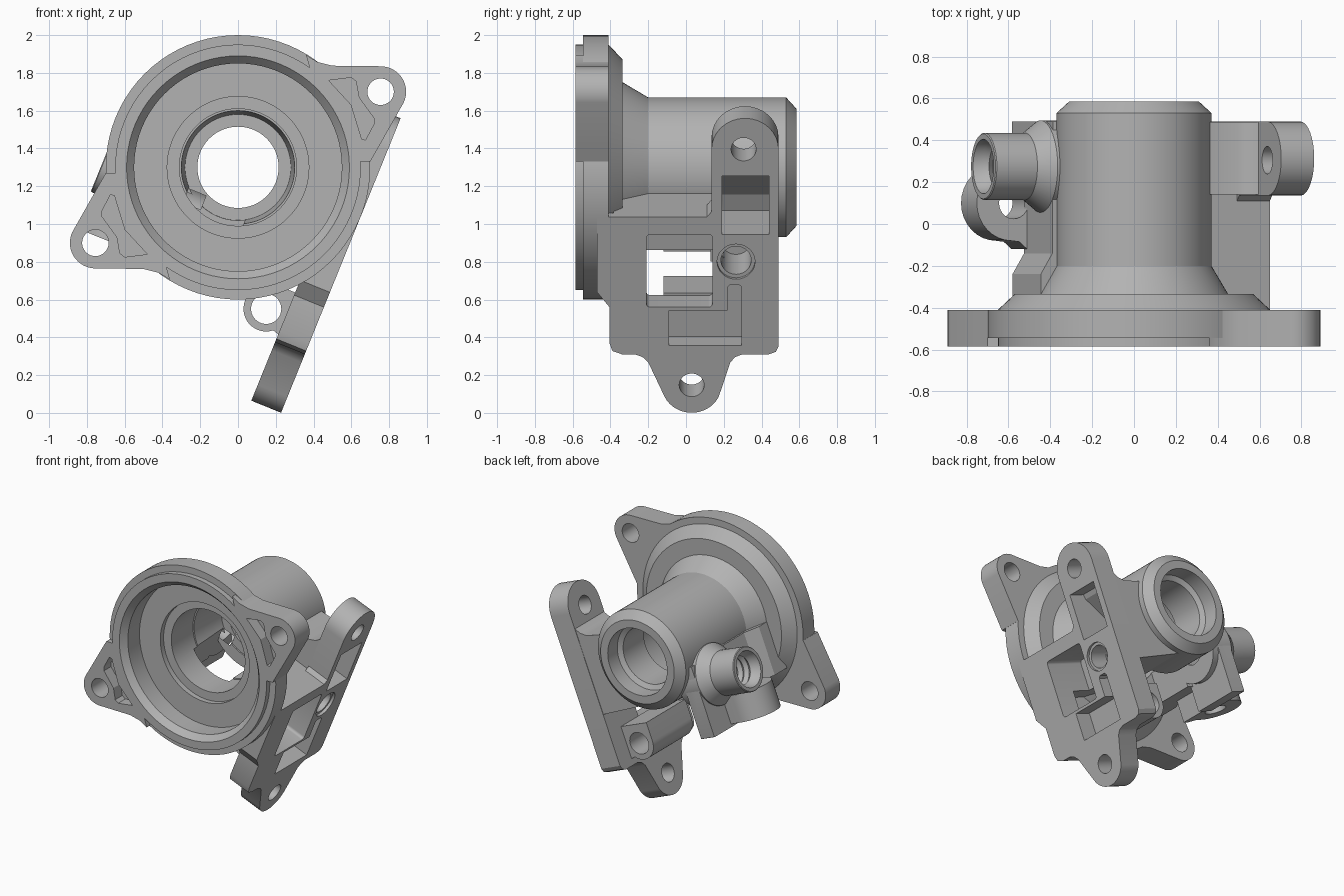
import bpy, bmesh
from math import sin, cos, pi, radians
from mathutils import Matrix

cube = bpy.data.objects.get("Cube")
if cube:
    bpy.data.objects.remove(cube, do_unlink=True)

metal = bpy.data.materials.new("cast grey metal")
metal.use_nodes = True
GREY = (0.45, 0.45, 0.45, 1)
metal.diffuse_color = GREY
metal.node_tree.nodes["Principled BSDF"].inputs["Base Color"].default_value = GREY

# Everything is built around the bore axis; the side features share one tilt
LIFT = Matrix.Translation((0, 0, 1.3))
TILT = LIFT @ Matrix.Rotation(radians(22.1), 4, 'Y')


def finish(name, bm, frame):
    bmesh.ops.remove_doubles(bm, verts=bm.verts, dist=1e-5)
    bmesh.ops.recalc_face_normals(bm, faces=bm.faces)
    bm.transform(frame)
    mesh = bpy.data.meshes.new(name)
    bm.to_mesh(mesh)
    bm.free()
    mesh.materials.append(metal)
    obj = bpy.data.objects.new(name, mesh)
    bpy.context.collection.objects.link(obj)
    return obj


def place(axis, p, q, a):
    return {'x': (a, p, q), 'y': (p, a, q), 'z': (p, q, a)}[axis]


def prism(name, axis, pts, a, b, frame=TILT):
    bm = bmesh.new()
    rings = [[bm.verts.new(place(axis, p, q, h)) for p, q in pts] for h in (a, b)]
    bm.faces.new(rings[0])
    bm.faces.new(rings[1])
    n = len(pts)
    for i in range(n):
        j = (i + 1) % n
        bm.faces.new((rings[0][i], rings[0][j], rings[1][j], rings[1][i]))
    return finish(name, bm, frame)


def arc(p, q, r, start, end, steps=16):
    angles = [radians(start + (end - start) * i / steps) for i in range(steps + 1)]
    return [(p + r * cos(t), q + r * sin(t)) for t in angles]


def rod(name, axis, p, q, r, a, b, frame=TILT):
    return prism(name, axis, arc(p, q, r, 0, 360, 64)[:-1], a, b, frame)


def box(name, u, y, v, r=0.004):
    # Block with lightly rounded corners
    pts = (arc(y[1] - r, v[1] - r, r, 0, 90, 4) + arc(y[0] + r, v[1] - r, r, 90, 180, 4)
           + arc(y[0] + r, v[0] + r, r, 180, 270, 4) + arc(y[1] - r, v[0] + r, r, 270, 360, 4))
    return prism(name, 'x', pts, *u)


def lathe(name, axis, profile, p=0, q=0, frame=LIFT, seg=80):
    bm = bmesh.new()
    rings = [[bm.verts.new(place(axis, p + r * cos(2 * pi * k / seg),
                                 q + r * sin(2 * pi * k / seg), h))
              for k in range(seg)] for r, h in profile]
    for i in range(len(profile)):
        j = (i + 1) % len(profile)
        for k in range(seg):
            m = (k + 1) % seg
            bm.faces.new((rings[i][k], rings[i][m], rings[j][m], rings[j][k]))
    return finish(name, bm, frame)


def cut(obj, tools):
    for tool in tools:
        mod = obj.modifiers.new("cut", 'BOOLEAN')
        mod.operation, mod.solver, mod.object = 'DIFFERENCE', 'EXACT', tool
        bpy.context.view_layer.objects.active = obj
        bpy.ops.object.modifier_apply(modifier=mod.name)


# Turned body: flange, cone, barrel and stepped bore
inside = [(0.25, 0.585), (0.25, 0.47), (0.215, 0.45), (0.215, 0.2), (0.28, 0.2),
          (0.3, -0.1), (0.31, -0.1), (0.31, -0.36), (0.375, -0.36), (0.375, -0.4),
          (0.55, -0.4), (0.55, -0.54), (0.59, -0.585)]
outside = [(0.65, -0.585), (0.65, -0.545), (0.7, -0.545), (0.7, -0.41), (0.65, -0.41),
           (0.57, -0.335), (0.45, -0.335), (0.37, -0.2), (0.37, 0.53), (0.31, 0.585)]
housing = lathe("housing", 'y', inside + outside)
parts = [housing]

# Opening in the underside of the barrel
opening = box("barrel_opening_cutter", (-0.2, 0.14), (-0.14, 0.19), (-0.6, -0.15), 0.03)
cut(housing, [opening])

# Cutters that keep the bore and the front recess clear
bore = rod("bore_cutter", 'y', 0, 0, 0.32, -0.7, 0.6, LIFT)
step = rod("step_cutter", 'y', 0, 0, 0.39, -0.7, -0.345, LIFT)
recess = rod("recess_cutter", 'y', 0, 0, 0.645, -0.7, -0.385, LIFT)
cutters = [opening, bore, step, recess]

# Two mounting ears, opposite each other
for name, turn in (("right_ear", 0), ("left_ear", pi)):
    frame = LIFT @ Matrix.Rotation(turn, 4, 'Y')
    outline = [(0.5, 0.1), (0.36, 0.595), (0.42, 0.558), (0.5, 0.538)]
    outline += arc(0.755, 0.4, 0.135, 90, -25) + [(0.74, 0.1), (0.7, 0.03), (0.64, 0.03)]
    ear = prism(name, 'y', outline, -0.585, -0.41, frame)
    hole = rod("ear_hole", 'y', 0.755, 0.4, 0.07, -0.7, -0.3, frame)
    pocket = prism("ear_pocket", 'y', [(0.48, 0.46), (0.6, 0.475), (0.625, 0.455), (0.64, 0.37),
                                       (0.72, 0.26), (0.72, 0.23), (0.675, 0.145), (0.655, 0.15),
                                       (0.6, 0.33)], -0.7, -0.5, frame)
    cut(ear, [recess, hole, pocket])
    cut(housing, [pocket])
    cutters += [hole, pocket]
    parts.append(ear)

# Tilted side plate with lower ear and upper arm
outline = [(-0.47, 0), (-0.47, -0.43), (-0.405, -0.515), (-0.405, -0.72), (-0.39, -0.765),
           (-0.34, -0.784), (-0.27, -0.784), (-0.23, -0.8), (-0.2, -0.83)]
outline += arc(0.03, -0.96, 0.158, 205, 335) + [(0.235, -0.83), (0.26, -0.8), (0.3, -0.784),
                                                (0.44, -0.784), (0.475, -0.77), (0.49, -0.74)]
outline += arc(0.3125, 0.387, 0.1775, 0, 180) + [(0.135, 0.03), (0.11, 0)]
plate = prism("side_plate", 'x', outline, 0.53, 0.7)
window = box("window_cutter", (0.375, 0.9), (-0.21, 0.14), (-0.515, -0.1), 0.02)
l_pocket = prism("l_pocket_cutter", 'x', [(-0.09, -0.735), (0.295, -0.735), (0.295, -0.4),
                                          (0.28, -0.385), (0.235, -0.385), (0.22, -0.4),
                                          (0.22, -0.535), (-0.09, -0.535)], 0.57, 0.9)
arm_pocket = prism("arm_pocket_cutter", 'y', [(0.9, -0.1), (0.36, -0.1), (0.38, 0), (0.56, 0.2),
                                              (0.57, 0.235), (0.9, 0.235)], 0.19, 0.44)
plate_bore = rod("plate_bore", 'x', 0.265, -0.255, 0.08, 0.4, 0.9)
plate_tools = [window, l_pocket, arm_pocket, plate_bore,
               rod("plate_bore_sink", 'x', 0.265, -0.255, 0.1, 0.68, 0.9),
               rod("arm_hole", 'x', 0.305, 0.387, 0.066, 0.4, 0.9),
               rod("lower_hole", 'x', 0.03, -0.96, 0.066, 0.4, 0.9)]
cut(plate, plate_tools + [recess])
parts.append(plate)
cutters += plate_tools

# Webs joining the plate to the barrel
ledge = box("ledge_web", (0.2, 0.535), (-0.4, 0.2), (-0.32, 0))
cut(ledge, [recess, step, bore, window, arm_pocket])
arm_web = prism("arm_web", 'y', [(0.15, -0.34), (0.535, -0.36), (0.535, 0.28), (0.5, 0.24),
                                 (0.45, 0.215), (0.3, 0.205), (0.15, 0.2)], 0.14, 0.487)
cut(arm_web, [bore, arm_pocket, plate_bore])

# Webs on the left, below the port
wall = prism("left_wall", 'z', [(-0.2, -0.4), (-0.44, -0.4), (-0.44, -0.24), (-0.38, -0.14),
                                (-0.38, 0.15), (-0.2, 0.15)], -0.46, -0.1)
cut(wall, [recess, step, bore])
port_web = box("port_web", (-0.37, -0.25), (0.13, 0.49), (-0.64, -0.12))
cut(port_web, [bore])
parts += [ledge, arm_web, wall, port_web]

# Lower lug with a hole along the bore direction
outline = [(0.535, -0.5), (0.3, -0.5)] + arc(0.42, -0.638, 0.12, 180, 310) + [(0.535, -0.74)]
lug = prism("lower_lug", 'y', outline, -0.12, 0.35)
lug_hole = rod("lug_hole", 'y', 0.42, -0.638, 0.08, -0.3, 0.5)
cut(lug, [lug_hole])
parts.append(lug)
cutters.append(lug_hole)

# Left lug with a hole across it
outline = arc(-0.46, 0.1, 0.18, 90, 270) + [(-0.42, -0.085), (-0.38, -0.12), (-0.34, -0.12), (-0.34, 0.28)]
side_lug = prism("left_lug", 'z', outline, -0.62, -0.42)
side_hole = rod("left_lug_hole", 'z', -0.45, 0.1, 0.075, -0.8, -0.2)
cut(side_lug, [side_hole])
parts.append(side_lug)
cutters.append(side_hole)

# Threaded port on the left of the barrel, opening into the bore
port_hole = rod("port_hole", 'x', 0.275, -0.253, 0.09, -0.6, -0.1)
cut(housing, [port_hole])
cut(port_web, [port_hole])
thread = [(0.12 if i % 2 else 0.1, -0.38 - 0.028 * i) for i in range(10)]
profile = [(0.09, -0.2), (0.09, -0.36)] + thread
profile += [(0.13, -0.674), (0.155, -0.674), (0.16, -0.669), (0.16, -0.46), (0.22, -0.38), (0.22, -0.2)]
port = lathe("threaded_port", 'x', profile, 0.275, -0.253, TILT, 48)
cut(port, [bore])
parts.append(port)
cutters.append(port_hole)

for tool in cutters:
    bpy.data.objects.remove(tool, do_unlink=True)

# Smooth the curved faces and keep the edges crisp
bpy.ops.object.select_all(action='DESELECT')
for part in parts:
    part.select_set(True)
bpy.context.view_layer.objects.active = parts[0]
bpy.ops.object.shade_smooth_by_angle(angle=radians(25))
